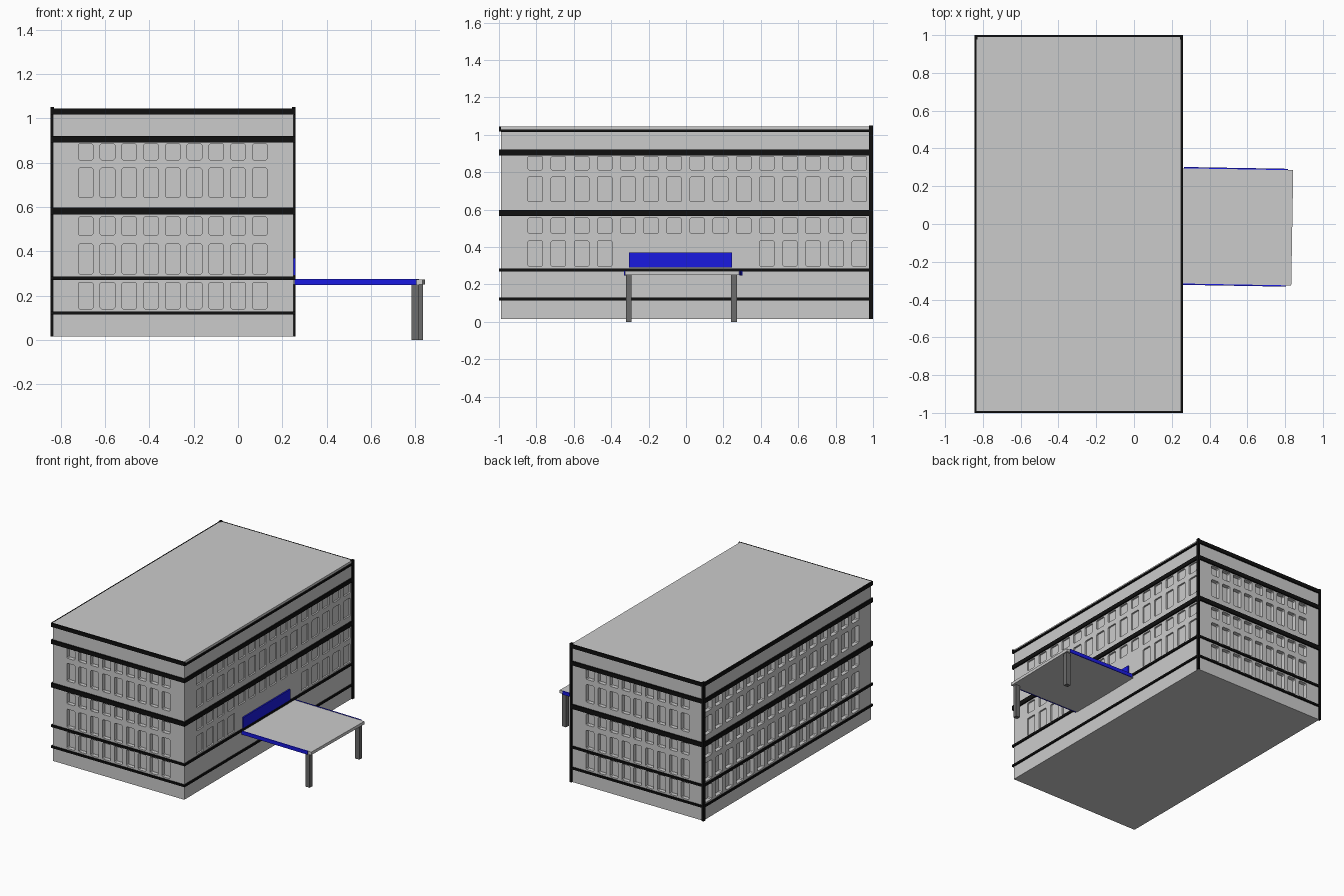
import bpy, bmesh, math
from mathutils import Vector, Matrix

if "Cube" in bpy.data.objects:
    bpy.data.objects.remove(bpy.data.objects["Cube"])


def material(name, color):
    m = bpy.data.materials.new(name)
    m.diffuse_color = color
    m.use_nodes = True
    m.node_tree.nodes["Principled BSDF"].inputs["Base Color"].default_value = m.diffuse_color
    return m


BLACK = material("black_trim", (0.005, 0.005, 0.005, 1))
BLUE = material("blue_sign", (0.01, 0.01, 0.75, 1))
POST = material("dark_grey", (0.15, 0.15, 0.15, 1))


def finish(name, bm, mat=None):
    me = bpy.data.meshes.new(name)
    bmesh.ops.recalc_face_normals(bm, faces=bm.faces)
    bm.to_mesh(me)
    bm.free()
    ob = bpy.data.objects.new(name, me)
    bpy.context.collection.objects.link(ob)
    if mat:
        me.materials.append(mat)
    return ob


def add_box(bm, x, y, z):
    c = [(a + b) / 2 for a, b in (x, y, z)]
    s = [b - a for a, b in (x, y, z)]
    bmesh.ops.create_cube(bm, size=1, matrix=Matrix.Translation(c) @ Matrix.Diagonal((*s, 1)))


def box(name, x, y, z, mat=None):
    bm = bmesh.new()
    add_box(bm, x, y, z)
    return finish(name, bm, mat)


X0, X1, Y0, Y1 = -0.835, 0.25, -0.99, 0.99   # wall planes
TOP = 1.045

# main block
body = box("building_body", (X0, X1), (Y0, Y1), (0.015, TOP))


# chamfered window recess: prism pushed into one wall
def window(bm, axis, wall, inward, depth, u0, u1, z0, z1, c=0.006):
    prof = [(u0 + c, z0), (u1 - c, z0), (u1, z0 + c), (u1, z1 - c),
            (u1 - c, z1), (u0 + c, z1), (u0, z1 - c), (u0, z0 + c)]
    rings = []
    for d in (wall - inward * 0.02, wall + inward * depth):
        rings.append([bm.verts.new((u, d, z) if axis == 'y' else (d, u, z)) for u, z in prof])
    a, b = rings
    bm.faces.new(a)
    bm.faces.new(b[::-1])
    for i in range(8):
        j = (i + 1) % 8
        bm.faces.new((a[i], b[i], b[j], a[j]))


ROWS = [(0.14, 0.26), (0.297, 0.433), (0.472, 0.555), (0.642, 0.775), (0.812, 0.885)]
bm = bmesh.new()
for r, (z0, z1) in enumerate(ROWS):
    for i in range(9):                       # short front and back walls
        u = -0.72 + i * 0.0982
        window(bm, 'y', Y0, 1, 0.03, u, u + 0.066, z0, z1)
        window(bm, 'y', Y1, -1, 0.03, u, u + 0.066, z0, z1)
    for i in range(15):                      # long side walls
        u = -0.845 + i * 0.1238
        window(bm, 'x', X0, 1, 0.03, u, u + 0.078, z0, z1)
        if r > 1 or (r == 1 and not 4 <= i <= 9):
            window(bm, 'x', X1, -1, 0.012, u, u + 0.078, z0, z1)
cutter = finish("window_cutter", bm)
cutter.hide_render = True
cutter.hide_viewport = True
mod = body.modifiers.new("windows", 'BOOLEAN')
mod.operation = 'DIFFERENCE'
mod.solver = 'EXACT'
mod.object = cutter

# black bands wrapping the building
T = 0.01
for name, z in (("base_band", (0.114, 0.129)), ("entrance_band", (0.27, 0.286)),
                ("middle_band", (0.565, 0.598)), ("upper_band", (0.89, 0.92)),
                ("roof_band", (1.017, 1.045))):
    bm = bmesh.new()
    side = (1.015, 1.028) if name == "roof_band" else z
    add_box(bm, (X0 - T, X1 + T), (Y0 - T, Y0), z)
    add_box(bm, (X0 - T, X1 + T), (Y1, Y1 + T), z)
    add_box(bm, (X0 - T, X0), (Y0, Y1), z)
    add_box(bm, (X1, X1 + T), (Y0, Y1), side)
    finish(name, bm, BLACK)

# black corner posts on the two rear corners
box("rear_right_corner_post", (X1 - 0.006, X1 + T), (Y1 - 0.012, Y1 + T), (0.015, 1.05), BLACK)
box("rear_left_corner_post", (X0 - T, X0 + 0.006), (Y1 - 0.012, Y1 + T), (0.015, 1.05), BLACK)

# blank sign panel over the entrance
box("entrance_sign", (X1, X1 + 0.01), (-0.305, 0.245), (0.29, 0.37), BLUE)

# entrance canopy, fascia boards and posts, turned very slightly
parts = [box("canopy_roof", (X1, 0.838), (-0.315, 0.295), (0.25, 0.272)),
         box("canopy_fascia_front", (X1 + 0.01, 0.81), (-0.322, -0.315), (0.248, 0.275), BLUE),
         box("canopy_fascia_back", (X1 + 0.01, 0.81), (0.295, 0.302), (0.248, 0.275), BLUE),
         box("canopy_post_front", (0.788, 0.822), (-0.311, -0.281), (0, 0.25), POST),
         box("canopy_post_back", (0.795, 0.829), (0.25, 0.282), (0, 0.25), POST)]
pivot = Vector((X1, 0, 0))
turn = Matrix.Translation(pivot) @ Matrix.Rotation(math.radians(-1), 4, 'Z') @ Matrix.Translation(-pivot)
for p in parts:
    p.data.transform(turn)
